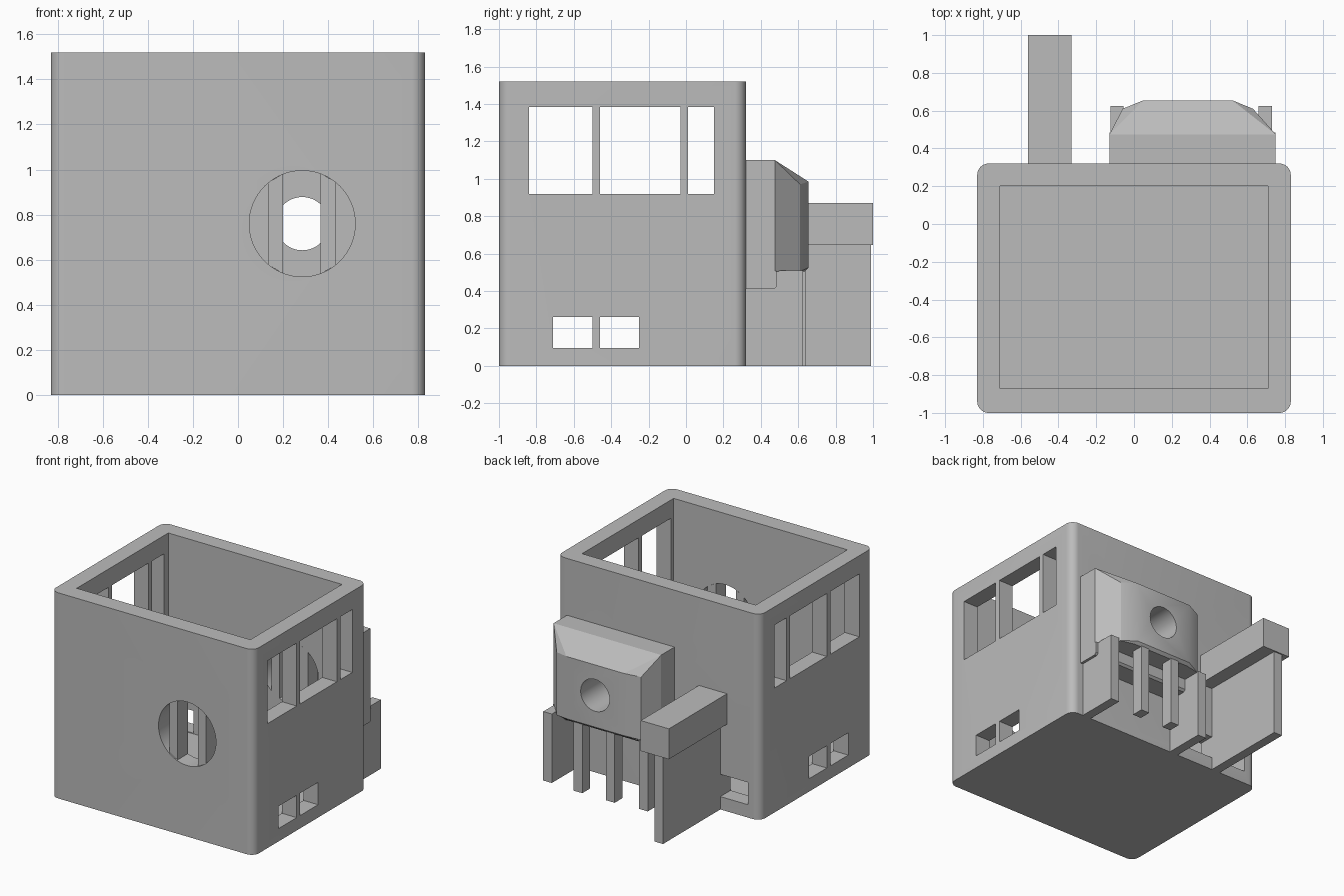
import bpy, bmesh, math
from mathutils import Matrix

old = bpy.data.objects.get("Cube")
if old:
    bpy.data.objects.remove(old, do_unlink=True)

grey = bpy.data.materials.new("plain_grey")
grey.use_nodes = True
COLOR = (0.5, 0.5, 0.5, 1)
grey.diffuse_color = COLOR
grey.node_tree.nodes["Principled BSDF"].inputs["Base Color"].default_value = COLOR


def finish(name, bm):
    bmesh.ops.recalc_face_normals(bm, faces=bm.faces)
    mesh = bpy.data.meshes.new(name)
    bm.to_mesh(mesh)
    bm.free()
    mesh.materials.append(grey)
    obj = bpy.data.objects.new(name, mesh)
    bpy.context.collection.objects.link(obj)
    return obj


def box(name, x, y, z, round_corners=0):
    """Box from (min, max) ranges, with optional rounded upright edges."""
    bm = bmesh.new()
    bmesh.ops.create_cube(bm, size=1)
    for v in bm.verts:
        v.co = [r[0] if c < 0 else r[1] for c, r in zip(v.co, (x, y, z))]
    if round_corners:
        upright = [e for e in bm.edges
                   if abs(e.verts[0].co.z - e.verts[1].co.z) > 0.1]
        bmesh.ops.bevel(bm, geom=upright, offset=round_corners, segments=8,
                        profile=0.5, affect='EDGES')
    return finish(name, bm)


def tube(name, x, z, radius, y):
    """Cylinder lying along y."""
    bm = bmesh.new()
    place = Matrix.Translation((x, sum(y) / 2, z)) @ Matrix.Rotation(math.pi / 2, 4, 'X')
    bmesh.ops.create_cone(bm, cap_ends=True, segments=64, radius1=radius,
                          radius2=radius, depth=y[1] - y[0], matrix=place)
    return finish(name, bm)


def hull(name, points):
    bm = bmesh.new()
    for p in points:
        bm.verts.new(p)
    bmesh.ops.convex_hull(bm, input=bm.verts)
    bmesh.ops.dissolve_limit(bm, angle_limit=0.01, verts=bm.verts, edges=bm.edges)
    return finish(name, bm)


def cut(obj, cutter):
    cutter.hide_render = True
    mod = obj.modifiers.new("cut", 'BOOLEAN')
    mod.operation = 'DIFFERENCE'
    mod.solver = 'EXACT'
    mod.object = cutter
    bpy.context.view_layer.objects.active = obj
    bpy.ops.object.modifier_apply(modifier=mod.name)
    bpy.data.objects.remove(cutter, do_unlink=True)


def smooth(obj):
    bpy.ops.object.select_all(action='DESELECT')
    obj.select_set(True)
    bpy.context.view_layer.objects.active = obj
    bpy.ops.object.shade_smooth_by_angle(angle=math.radians(25))


HOLE_X, HOLE_Z = 0.285, 0.76

# Open-topped body with rounded corners
body = box("body", (-0.83, 0.83), (-1, 0.32), (0, 1.52), 0.06)
cut(body, box("cavity", (-0.71, 0.71), (-0.87, 0.2), (0.09, 1.7)))

# Side windows, cut through both walls
for y in [(-0.84, -0.5), (-0.46, -0.03), (0.01, 0.15)]:
    cut(body, box("window_cutter", (-1, 1), y, (0.92, 1.385)))
for y in [(-0.71, -0.5), (-0.46, -0.25)]:
    cut(body, box("vent_cutter", (-1, 1), y, (0.095, 0.26)))

# Low openings either side of the rear fin
for x in [(-0.73, -0.505), (-0.435, -0.21)]:
    cut(body, box("rear_vent_cutter", x, (0.1, 0.4), (0.095, 0.26)))

# Round openings in the front and back walls
cut(body, tube("round_cutter", HOLE_X, HOLE_Z, 0.235, (-1.1, 0.4)))
smooth(body)

# Upright bars in the round openings
for wall, y in [("front", (-0.99, -0.87)), ("rear", (0.2, 0.31))]:
    for side, x in [("right", (0.133, 0.2)), ("left", (0.365, 0.432))]:
        far = max(abs(v - HOLE_X) for v in x)
        near = min(abs(v - HOLE_X) for v in x)
        bar = box(f"{wall}_{side}_bar", x, y, (0.5, 1.02))
        # Trim the ends to the curve of the opening
        for v in bar.data.vertices:
            reach = math.sqrt(0.237 ** 2 - (v.co.x - HOLE_X) ** 2)
            v.co.z = HOLE_Z + math.copysign(reach, v.co.z - HOLE_Z)

# Rear housing with a tapered nose
points = []
for x in (-0.13, 0.75):
    for y in (0.32, 0.475):
        points += [(x, y, 0.505), (x, y, 1.1)]
for s in (-1, 1):
    points += [(HOLE_X + s * 0.345, 0.61, z) for z in (0.505, 0.97)]
    points += [(HOLE_X + s * 0.235, 0.655, z) for z in (0.525, 0.985)]
    points += [(HOLE_X + s * 0.235, 0.635, 0.505)]
housing = hull("rear_housing", points)
cut(housing, tube("bore_cutter", HOLE_X, HOLE_Z, 0.118, (0.2, 0.8)))
smooth(housing)

# Skirt below the housing, with a small chamfer
profile = [(0.32, 0.41), (0.47, 0.41), (0.485, 0.425), (0.485, 0.506), (0.32, 0.506)]
hull("housing_skirt", [(x, y, z) for x in (-0.13, 0.75) for y, z in profile])

# Supports: two outer fins and two slim posts
for side, x in [("right", -0.125), ("left", 0.66)]:
    box(f"outer_support_{side}", (x, x + 0.07), (0.32, 0.625), (0, 0.51))
for side, x in [("right", 0.135), ("left", 0.4)]:
    box(f"inner_post_{side}", (x, x + 0.07), (0.55, 0.64), (0, 0.51))

# Rear fin carrying a wide beam
box("rear_fin", (-0.505, -0.435), (0.32, 0.99), (0, 0.65))
box("rear_beam", (-0.56, -0.33), (0.32, 1), (0.645, 0.87))
